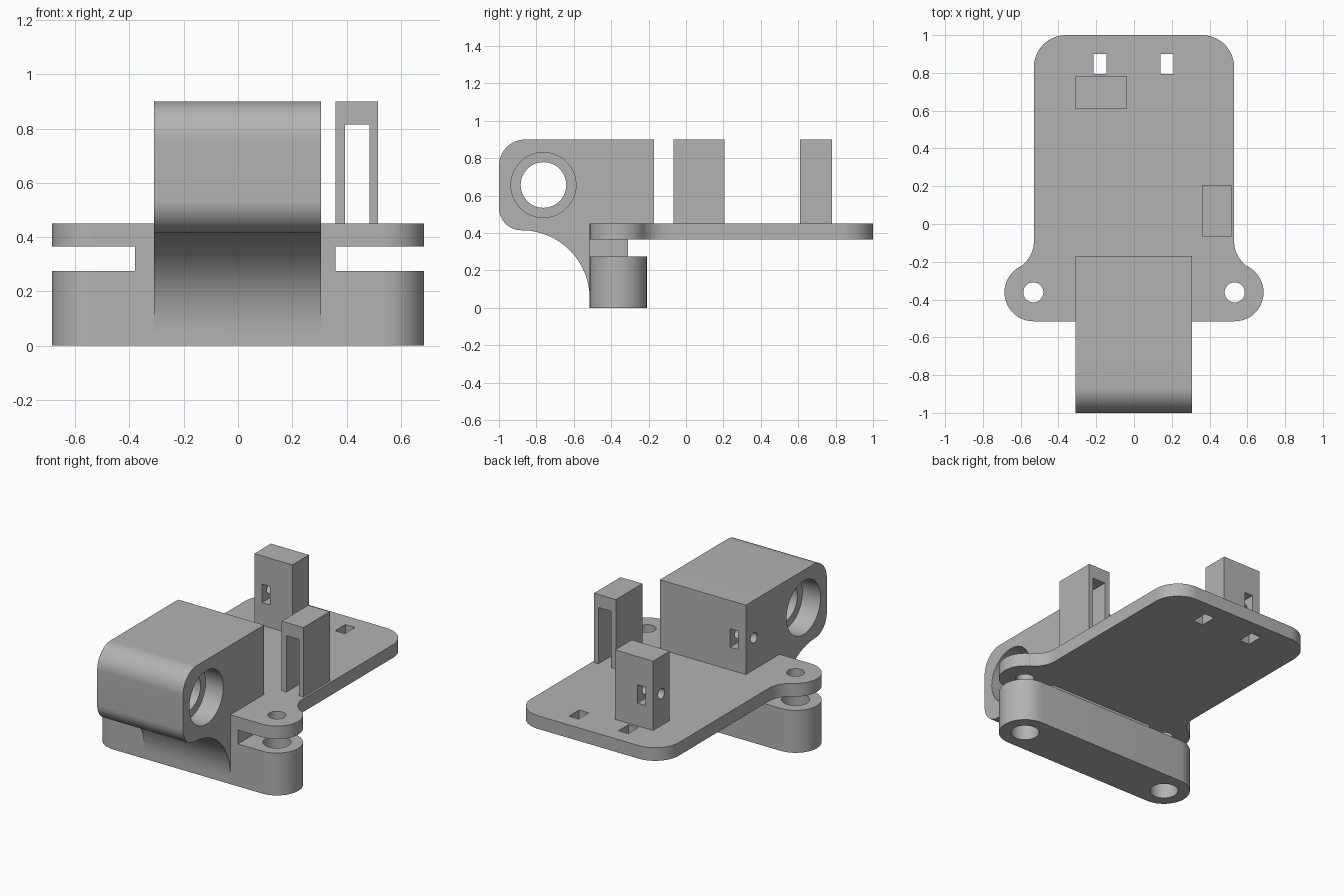
import bpy, bmesh
from math import cos, sin, radians, atan2, degrees

if "Cube" in bpy.data.objects:
    bpy.data.objects.remove(bpy.data.objects["Cube"], do_unlink=True)

grey = bpy.data.materials.new("plain grey")
grey.use_nodes = True
GREY = (0.45, 0.45, 0.45, 1)
grey.diffuse_color = GREY
grey.node_tree.nodes["Principled BSDF"].inputs["Base Color"].default_value = GREY


def arc(cu, cv, r, start, end, steps=20):
    angles = [radians(start + (end - start) * i / steps) for i in range(steps + 1)]
    return [(cu + r * cos(a), cv + r * sin(a)) for a in angles]


def circle(cu, cv, r):
    return arc(cu, cv, r, 0, 360, 48)[:-1]


def rect(u0, u1, v0, v1):
    return [(u0, v0), (u1, v0), (u1, v1), (u0, v1)]


def prism(name, outline, low, high, axis="z"):
    """Extrude an outline: (x, y) along z, or (y, z) along x."""
    bm = bmesh.new()
    place = (lambda u, v, w: (u, v, w)) if axis == "z" else (lambda u, v, w: (w, u, v))
    face = bm.faces.new([bm.verts.new(place(u, v, low)) for u, v in outline])
    ext = bmesh.ops.extrude_face_region(bm, geom=[face])
    verts = [g for g in ext["geom"] if isinstance(g, bmesh.types.BMVert)]
    bmesh.ops.translate(bm, verts=verts, vec=place(0, 0, high - low))
    bmesh.ops.recalc_face_normals(bm, faces=bm.faces)
    mesh = bpy.data.meshes.new(name)
    bm.to_mesh(mesh)
    bm.free()
    mesh.materials.append(grey)
    obj = bpy.data.objects.new(name, mesh)
    bpy.context.collection.objects.link(obj)
    return obj


def cut(target, *cutters):
    bpy.context.view_layer.objects.active = target
    for cutter in cutters:
        mod = target.modifiers.new("cut", "BOOLEAN")
        mod.operation = "DIFFERENCE"
        mod.solver = "EXACT"
        mod.object = cutter
        bpy.ops.object.modifier_apply(modifier=mod.name)
        bpy.data.objects.remove(cutter, do_unlink=True)


EAR_X, EAR_Y, EAR_R = 0.533, -0.362, 0.153
PLATE_LOW, PLATE_TOP, TOP = 0.365, 0.45, 0.9
BAR_TOP = 0.275

# Base plate with rounded rear corners and filleted ears
meet = degrees(atan2(0.272, 0.165))
half = (arc(EAR_X, EAR_Y, EAR_R, -90, meet)
        + arc(0.695, -0.09, 0.165, 180 + meet, 180)
        + arc(0.36, 0.83, 0.17, 0, 90))
plate = prism("base_plate", half + [(-x, y) for x, y in reversed(half)],
              PLATE_LOW, PLATE_TOP)
for side in (-1, 1):
    cut(plate, prism("pin_hole", circle(side * EAR_X, EAR_Y, 0.053), 0.3, 0.5))
for x in (-0.215, 0.14):
    cut(plate, prism("tie_slot", rect(x, x + 0.07, 0.795, 0.9), 0.3, 0.5))

# Lower bar with round ends and wide holes
bar = prism("lower_bar", arc(EAR_X, EAR_Y, EAR_R, -90, 90)
            + arc(-EAR_X, EAR_Y, EAR_R, 90, 270), 0, BAR_TOP)
for side in (-1, 1):
    cut(bar, prism("bar_hole", circle(side * EAR_X, EAR_Y, 0.083), -0.1, 0.4))

# Neck joining the bar to the plate
prism("neck", rect(-0.38, 0.36, -0.515, -0.31), BAR_TOP - 0.01, PLATE_LOW + 0.01)

# Front housing with a concave underside
profile = ([(-0.17, 0.4), (-0.17, TOP)]
           + arc(-0.86, 0.76, 0.14, 90, 180)
           + arc(-0.88, 0.535, 0.12, 180, 270)
           + arc(-0.88, 0.05, 0.365, 90, 0, 32)[1:]
           + [(-0.35, 0.05), (-0.35, 0.4)])
housing = prism("front_housing", profile, -0.31, 0.306, "x")
BORE = (-0.762, 0.657)
cut(housing,
    prism("bore", circle(*BORE, 0.122), -0.5, 0.5, "x"),
    prism("left_recess", circle(*BORE, 0.174), 0.18, 0.5, "x"),
    prism("right_recess", circle(*BORE, 0.174), -0.5, -0.18, "x"),
    prism("nut_slot", rect(-0.255, -0.197, -0.335, -0.1), 0.597, 0.717),
    prism("screw_hole", circle(-0.253, 0.657, 0.033), -0.4, -0.15, "x"))

# Rear post with a nut slot and a side screw hole
rear_post = prism("rear_post", rect(-0.31, -0.037, 0.61, 0.78), PLATE_TOP - 0.02, TOP)
cut(rear_post,
    prism("nut_slot", rect(-0.255, -0.197, 0.5, 0.9), 0.597, 0.717),
    prism("screw_hole", circle(0.695, 0.657, 0.033), -0.4, -0.15, "x"))

# Side post with a tall slot open down to the plate
side_post = prism("side_post", rect(0.36, 0.516, -0.067, 0.205), PLATE_TOP - 0.02, TOP)
cut(side_post, prism("tall_slot", rect(0.395, 0.485, -0.2, 0.3), 0.4, 0.815))

# Smooth curved walls while keeping sharp edges
bpy.ops.object.select_all(action="DESELECT")
for obj in bpy.context.collection.objects:
    if obj.type == "MESH":
        obj.select_set(True)
        bpy.context.view_layer.objects.active = obj
bpy.ops.object.shade_smooth_by_angle(angle=radians(30))
